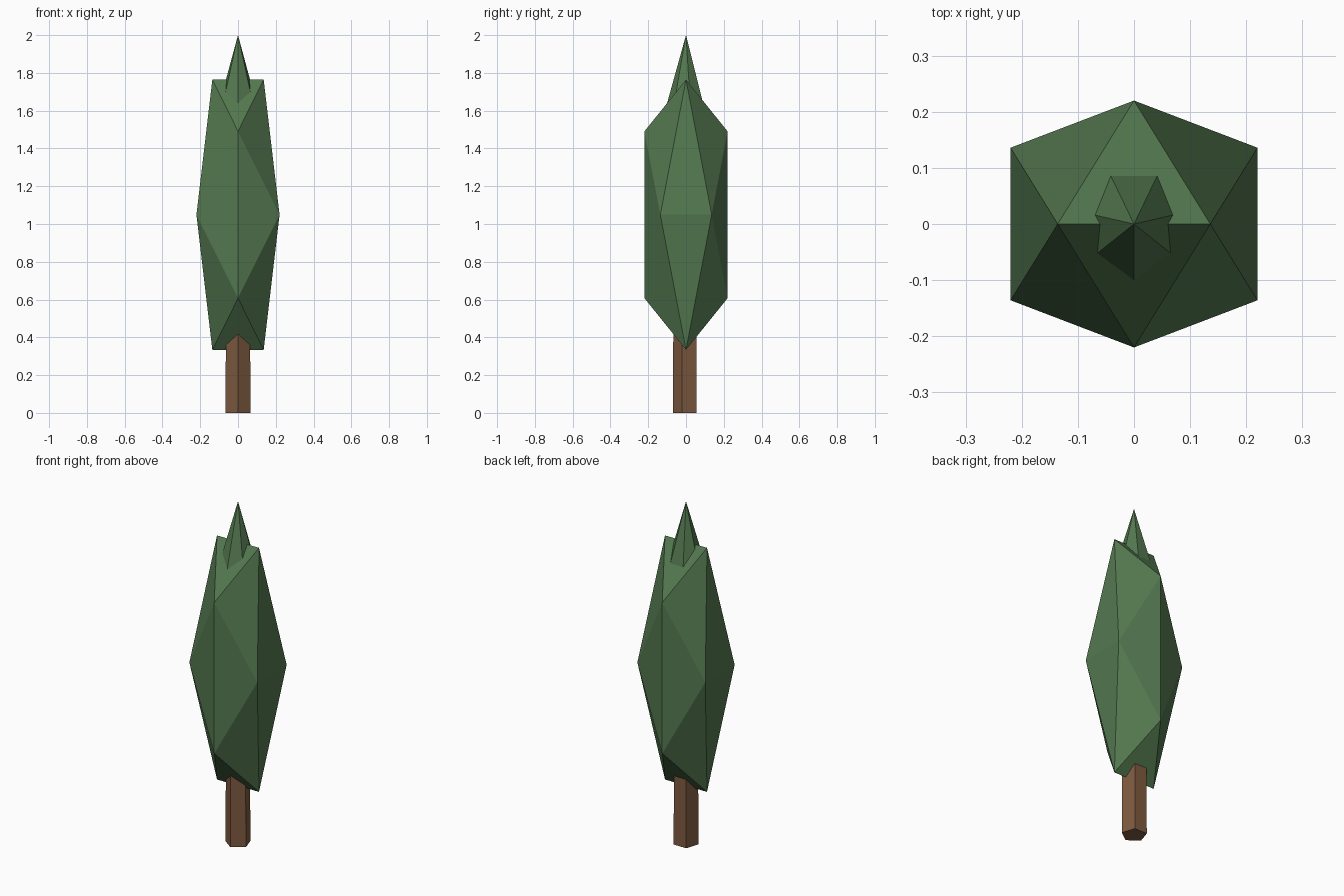
import bpy, bmesh, math

cube = bpy.data.objects.get("Cube")
if cube:
    bpy.data.objects.remove(cube, do_unlink=True)


def material(name, rgb):
    mat = bpy.data.materials.new(name)
    mat.use_nodes = True
    mat.diffuse_color = (*rgb, 1)
    mat.node_tree.nodes["Principled BSDF"].inputs["Base Color"].default_value = (*rgb, 1)
    return mat


def finish(bm, name, mat):
    bmesh.ops.recalc_face_normals(bm, faces=bm.faces[:])
    mesh = bpy.data.meshes.new(name)
    bm.to_mesh(mesh)
    bm.free()
    mesh.materials.append(mat)
    obj = bpy.data.objects.new(name, mesh)
    bpy.context.collection.objects.link(obj)
    return obj


def tapered(name, sides, r_bottom, r_top, z_bottom, z_top, mat):
    """Low-poly prism or cone with one corner facing the front."""
    bm = bmesh.new()

    def ring(r, z):
        angles = [math.tau * i / sides - math.pi / 2 for i in range(sides)]
        return [bm.verts.new((r * math.cos(a), r * math.sin(a), z)) for a in angles]

    low = ring(r_bottom, z_bottom)
    bm.faces.new(low)
    if r_top:
        high = ring(r_top, z_top)
        bm.faces.new(high)
    else:
        apex = bm.verts.new((0, 0, z_top))
    for i in range(sides):
        j = (i + 1) % sides
        bm.faces.new((low[i], low[j], high[j], high[i]) if r_top else (low[i], low[j], apex))
    return finish(bm, name, mat)


green = material("leaf green", (0.088, 0.188, 0.079))
brown = material("bark brown", (0.210, 0.104, 0.051))

# Trunk: five-sided, slightly tapered
tapered("trunk", 5, 0.07, 0.066, 0, 0.6, brown)

# Foliage: icosahedron from three golden rectangles, stretched upwards
LONG, STRETCH, CENTRE = 0.22, 3.25, 1.049
SHORT = LONG * 2 / (1 + math.sqrt(5))
bm = bmesh.new()
for s in (-1, 1):
    for t in (-1, 1):
        for x, y, z in ((s * LONG, t * SHORT, 0), (0, s * LONG, t * SHORT), (s * SHORT, 0, t * LONG)):
            bm.verts.new((x, y, CENTRE + z * STRETCH))
bmesh.ops.convex_hull(bm, input=bm.verts[:])
finish(bm, "foliage", green)

# Pointed tip: seven-sided cone rising out of the foliage
tapered("foliage_tip", 7, 0.125, 0, 1.55, 2, green)
